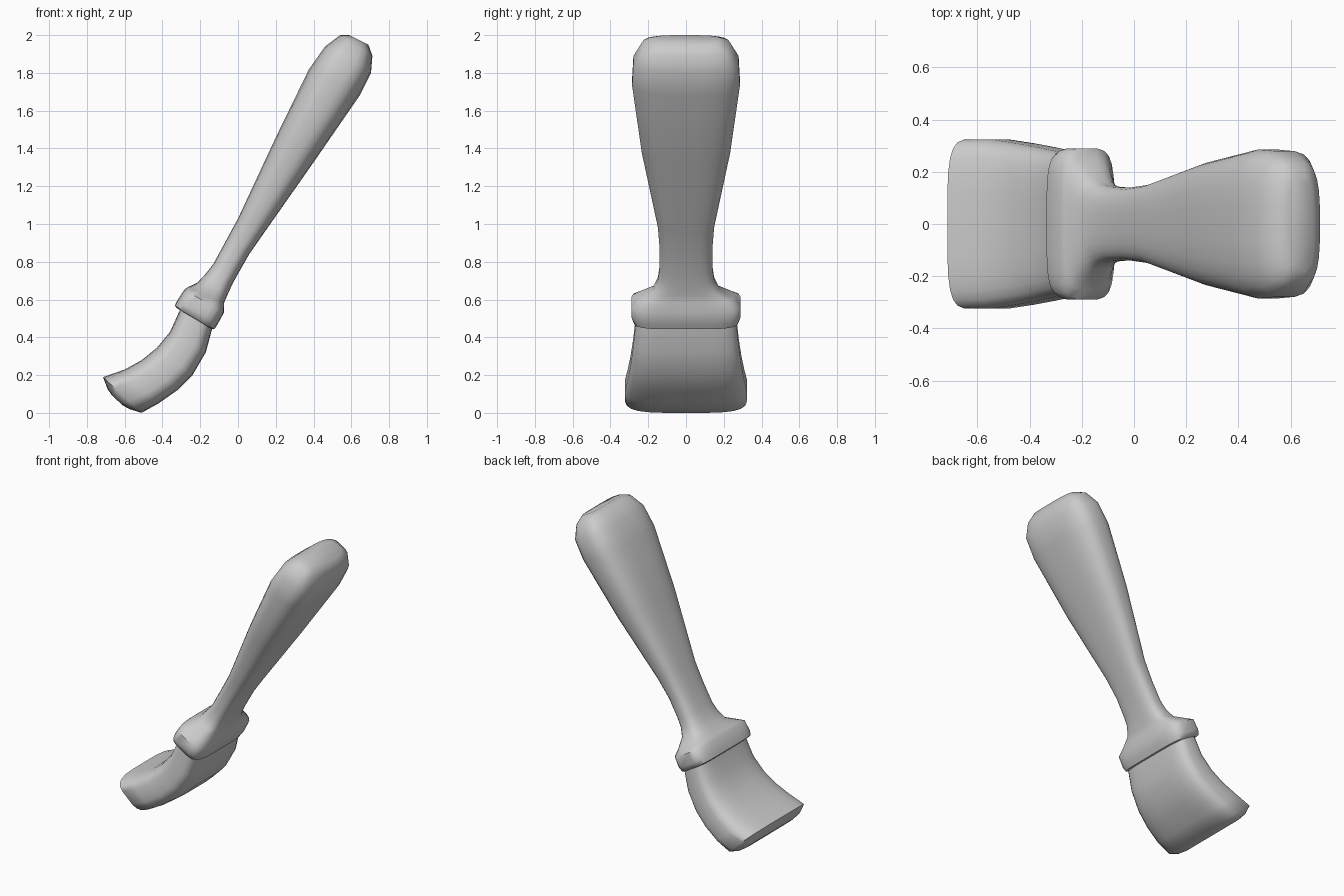
import bpy, bmesh
from math import cos, sin, tau, copysign

if "Cube" in bpy.data.objects:
    bpy.data.objects.remove(bpy.data.objects["Cube"])

SIDES = 24


def loft(name, sections):
    """Skin rounded-box rings; each is (left x, left z, right x, right z, half width, squareness)."""
    bm = bmesh.new()
    rings = []
    for lx, lz, rx, rz, w, n in sections:
        ring = []
        for i in range(SIDES):
            a = tau * (i + 0.5) / SIDES
            u = copysign(abs(cos(a)) ** (2 / n), cos(a))
            v = copysign(abs(sin(a)) ** (2 / n), sin(a))
            x = (lx + rx) / 2 + u * (rx - lx) / 2
            z = (lz + rz) / 2 + u * (rz - lz) / 2
            ring.append(bm.verts.new((x, v * w, z)))
        rings.append(ring)
    for a, b in zip(rings, rings[1:]):
        for i in range(SIDES):
            j = (i + 1) % SIDES
            bm.faces.new((a[i], a[j], b[j], b[i]))
    bm.faces.new(rings[0])
    bm.faces.new(rings[-1])
    bmesh.ops.recalc_face_normals(bm, faces=bm.faces)
    mesh = bpy.data.meshes.new(name)
    bm.to_mesh(mesh)
    bm.free()
    ob = bpy.data.objects.new(name, mesh)
    bpy.context.collection.objects.link(ob)
    bpy.ops.object.select_all(action='DESELECT')
    ob.select_set(True)
    bpy.context.view_layer.objects.active = ob
    bpy.ops.object.shade_smooth_by_angle(angle=0.9)
    return ob


# Handle with its flared collar, from the collar's underside to the rounded top
loft("handle", [
    (-.325, .555, -.138, .443, .265, 4.5),
    (-.335, .568, -.125, .443, .28, 4.5),
    (-.322, .595, -.108, .468, .29, 4.5),
    (-.285, .652, -.074, .53, .29, 4.2),
    (-.27, .664, -.074, .58, .25, 3.6),
    (-.215, .69, -.055, .625, .175, 3.2),
    (-.17, .738, -.03, .68, .15, 3),
    (-.13, .79, -.003, .73, .142, 3),
    (-.065, .91, .06, .84, .14, 3),
    (0, 1.03, .14, .955, .15, 3),
    (.2, 1.46, .40, 1.325, .235, 3),
    (.375, 1.82, .645, 1.68, .287, 3),
    (.46, 1.94, .705, 1.80, .28, 3.2),
    (.54, 2.0, .712, 1.89, .235, 3.2),
    (.59, 2.0, .69, 1.95, .18, 3.2),
])

# Bristles, curling from inside the collar to the bulging tip
loft("bristles", [
    (-.285, .60, -.115, .51, .26, 4),
    (-.31, .54, -.135, .45, .267, 4),
    (-.36, .43, -.17, .32, .28, 4),
    (-.43, .345, -.24, .2, .295, 4),
    (-.51, .28, -.32, .12, .31, 4),
    (-.60, .23, -.42, .05, .325, 4),
    (-.715, .19, -.51, .0, .325, 4),
    (-.69, .125, -.575, .02, .29, 4),
    (-.665, .09, -.61, .04, .24, 4),
])
